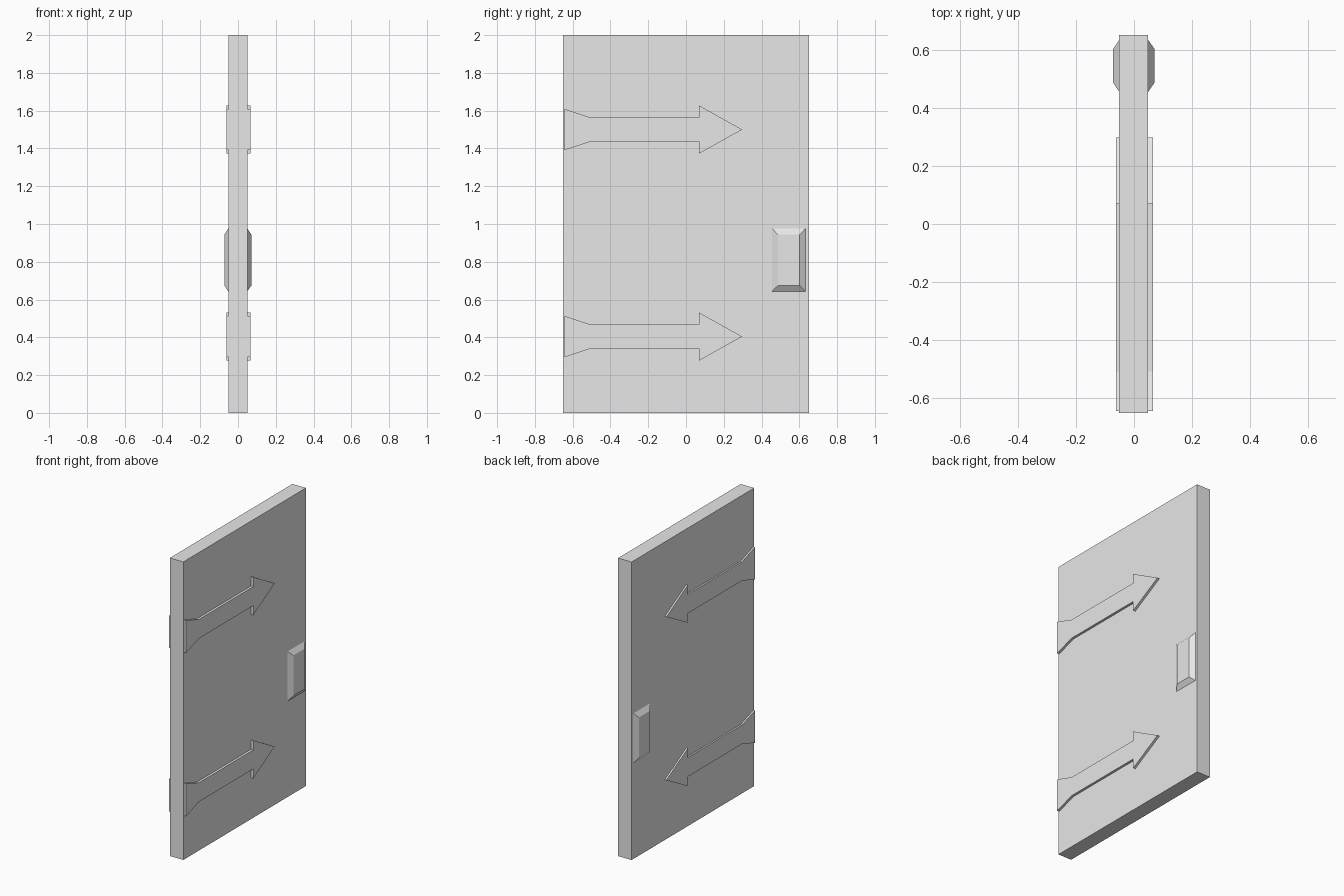
import bpy, bmesh

if "Cube" in bpy.data.objects:
    bpy.data.objects.remove(bpy.data.objects["Cube"], do_unlink=True)

GREY = (0.8, 0.8, 0.8, 1.0)
grey = bpy.data.materials.new("plain_grey")
grey.use_nodes = True
grey.diffuse_color = GREY
grey.node_tree.nodes["Principled BSDF"].inputs["Base Color"].default_value = GREY


def loft(name, lower, upper, x0, x1):
    """Closed solid between two (y, z) outlines lying at x0 and x1."""
    bm = bmesh.new()
    a = [bm.verts.new((x0, y, z)) for y, z in lower]
    b = [bm.verts.new((x1, y, z)) for y, z in upper]
    bm.faces.new(a)
    bm.faces.new(b)
    n = len(a)
    for i in range(n):
        j = (i + 1) % n
        bm.faces.new((a[i], a[j], b[j], b[i]))
    bmesh.ops.recalc_face_normals(bm, faces=bm.faces)
    mesh = bpy.data.meshes.new(name)
    bm.to_mesh(mesh)
    bm.free()
    mesh.materials.append(grey)
    obj = bpy.data.objects.new(name, mesh)
    bpy.context.collection.objects.link(obj)
    return obj


def rect(y0, y1, z0, z1):
    return [(y0, z0), (y1, z0), (y1, z1), (y0, z1)]


# Door slab
BACK, FRONT = -0.051, 0.049
slab = rect(-0.65, 0.65, 0.0, 2.0)
loft("door_panel", slab, slab, BACK, FRONT)

# Upper half of the arrow-shaped hinge strap, mirrored below the tip
half = [(-0.643, 0.109), (-0.507, 0.064), (0.07, 0.064), (0.07, 0.127)]
strap = half + [(0.297, 0.0)] + [(y, -z) for y, z in reversed(half)]

# Straps and bevelled handle plates on both faces
for side, face, strap_x, handle_x in (("left", FRONT, 0.065, 0.071),
                                      ("right", BACK, -0.062, -0.072)):
    root = face * 0.9
    for level, zc in (("upper", 1.5), ("lower", 0.404)):
        outline = [(y, z + zc) for y, z in strap]
        loft(f"{level}_hinge_strap_{side}", outline, outline, root, strap_x)
    loft(f"handle_plate_{side}", rect(0.455, 0.633, 0.643, 0.977),
         rect(0.487, 0.602, 0.674, 0.944), face, handle_x)
